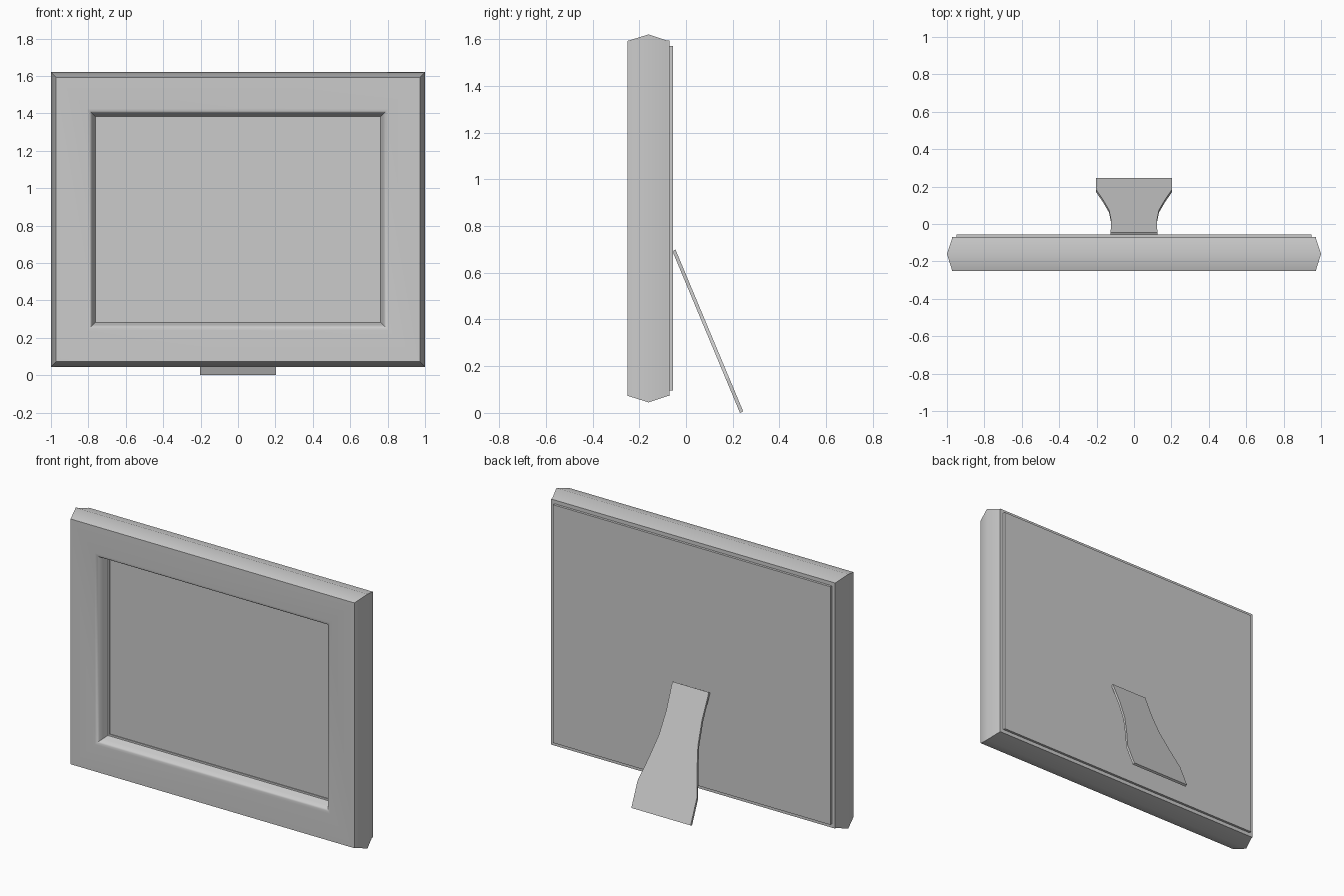
import bpy, bmesh, math

if "Cube" in bpy.data.objects:
    bpy.data.objects.remove(bpy.data.objects["Cube"], do_unlink=True)

HALF_W, HALF_H, MID_Z = 1.0, 0.7875, 0.8325

grey = bpy.data.materials.new("plain_grey")
grey.use_nodes = True
colour = (0.6, 0.6, 0.6, 1)
grey.diffuse_color = colour
grey.node_tree.nodes["Principled BSDF"].inputs["Base Color"].default_value = colour


def finish(name, bm, smooth_angle=None):
    bmesh.ops.recalc_face_normals(bm, faces=bm.faces)
    mesh = bpy.data.meshes.new(name)
    bm.to_mesh(mesh)
    bm.free()
    mesh.materials.append(grey)
    obj = bpy.data.objects.new(name, mesh)
    bpy.context.collection.objects.link(obj)
    if smooth_angle:
        bpy.ops.object.select_all(action='DESELECT')
        obj.select_set(True)
        bpy.context.view_layer.objects.active = obj
        bpy.ops.object.shade_smooth_by_angle(angle=math.radians(smooth_angle))
    return obj


def rect_ring(bm, inset, y):
    """Rectangle in the frame plane, drawn in from the outer edge."""
    return [bm.verts.new((sx * (HALF_W - inset), y, MID_Z + sz * (HALF_H - inset)))
            for sx, sz in ((-1, -1), (1, -1), (1, 1), (-1, 1))]


def bridge(bm, a, b):
    n = len(a)
    for i in range(n):
        j = (i + 1) % n
        bm.faces.new((a[i], a[j], b[j], b[i]))


# Mitred frame: (inset, y) moulding profile swept round the rectangle
profile = [(0.05, -0.07), (0.027, -0.07), (0.027, -0.08), (0.0, -0.16),
           (0.028, -0.25), (0.195, -0.25), (0.208, -0.247), (0.217, -0.238),
           (0.225, -0.215), (0.237, -0.185), (0.248, -0.185),
           (0.248, -0.165), (0.248, -0.07)]
bm = bmesh.new()
rings = [rect_ring(bm, d, y) for d, y in profile]
for a, b in zip(rings, rings[1:] + rings[:1]):
    bridge(bm, a, b)
finish("frame", bm, 40)


# Flat boards: picture in the opening, backing behind the frame
def board(name, inset, y0, y1):
    bm = bmesh.new()
    a, b = rect_ring(bm, inset, y0), rect_ring(bm, inset, y1)
    bridge(bm, a, b)
    bm.faces.new(a)
    bm.faces.new(b)
    finish(name, bm)


board("picture_panel", 0.24, -0.18, -0.165)
board("backing_board", 0.05, -0.075, -0.055)

# Easel leg: flared outline (fraction down the leg, half width), then thickness
outline = [(0, 0.125), (0.22, 0.122), (0.41, 0.133), (0.60, 0.165),
           (0.79, 0.203), (1, 0.203)]
bm = bmesh.new()


def leg_side(top, bottom):
    def point(t, x):
        return bm.verts.new((x, top[0] + (bottom[0] - top[0]) * t,
                             top[1] + (bottom[1] - top[1]) * t))
    return [point(t, w) for t, w in outline] + [point(t, -w) for t, w in reversed(outline)]


under = leg_side((-0.058, 0.692), (0.231, 0.0))
upper = leg_side((-0.045, 0.699), (0.245, 0.006))
bridge(bm, under, upper)
bm.faces.new(under)
bm.faces.new(upper)
finish("easel_leg", bm)
